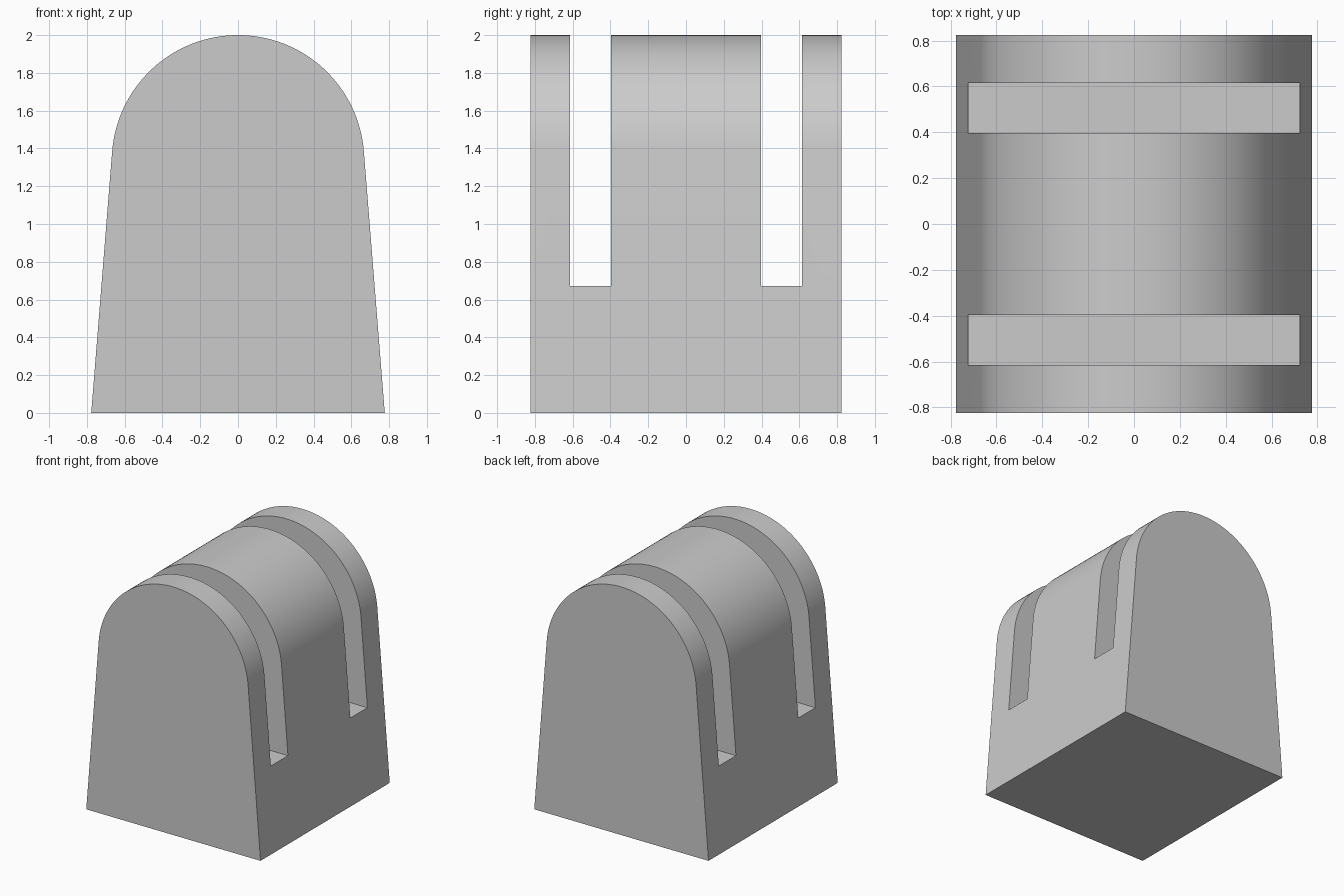
import bpy, bmesh, math

cube = bpy.data.objects.get("Cube")
if cube:
    bpy.data.objects.remove(cube, do_unlink=True)

HALF_W, HALF_D, TOP = 0.777, 0.823, 2.0
TAPER = 0.08                       # inward lean of the sides per unit height
SLOT_FLOOR, SLOT_IN, SLOT_OUT = 0.671, 0.397, 0.615
ARC_STEPS = 64

# Plain grey
grey = bpy.data.materials.new("plain_grey")
grey.use_nodes = True
colour = (0.6, 0.6, 0.6, 1)
grey.diffuse_color = colour
grey.node_tree.nodes["Principled BSDF"].inputs["Base Color"].default_value = colour


def make_prism(name, profile, y0, y1):
    """Extrude an (x, z) profile from y0 to y1."""
    bm = bmesh.new()
    face = bm.faces.new([bm.verts.new((x, y0, z)) for x, z in profile])
    ext = bmesh.ops.extrude_face_region(bm, geom=[face])
    verts = [v for v in ext["geom"] if isinstance(v, bmesh.types.BMVert)]
    bmesh.ops.translate(bm, verts=verts, vec=(0, y1 - y0, 0))
    bmesh.ops.recalc_face_normals(bm, faces=bm.faces)
    mesh = bpy.data.meshes.new(name)
    bm.to_mesh(mesh)
    bm.free()
    mesh.materials.append(grey)
    obj = bpy.data.objects.new(name, mesh)
    bpy.context.collection.objects.link(obj)
    return obj


# Arched block: tapered sides running tangent into a round top
lean = math.atan(TAPER)
sec = 1 / math.cos(lean)
centre = (TOP * sec - HALF_W) / (sec - TAPER)
radius = TOP - centre
profile = [(-HALF_W, 0), (HALF_W, 0)]
for i in range(ARC_STEPS + 1):
    a = lean + (math.pi - 2 * lean) * i / ARC_STEPS
    profile.append((radius * math.cos(a), centre + radius * math.sin(a)))
block = make_prism("arched_block", profile, -HALF_D, HALF_D)

bpy.ops.object.select_all(action="DESELECT")
block.select_set(True)
bpy.context.view_layer.objects.active = block

# Two slots cut down from the top
slot = [(-1, SLOT_FLOOR), (1, SLOT_FLOOR), (1, TOP + 0.2), (-1, TOP + 0.2)]
for side in (-1, 1):
    cutter = make_prism("slot_cutter", slot, side * SLOT_IN, side * SLOT_OUT)
    cutter.hide_render = True
    cut = block.modifiers.new("slot", "BOOLEAN")
    cut.operation = "DIFFERENCE"
    cut.solver = "EXACT"
    cut.object = cutter
    bpy.ops.object.modifier_apply(modifier=cut.name)
    bpy.data.objects.remove(cutter, do_unlink=True)

bpy.ops.object.shade_smooth_by_angle(angle=math.radians(30))
